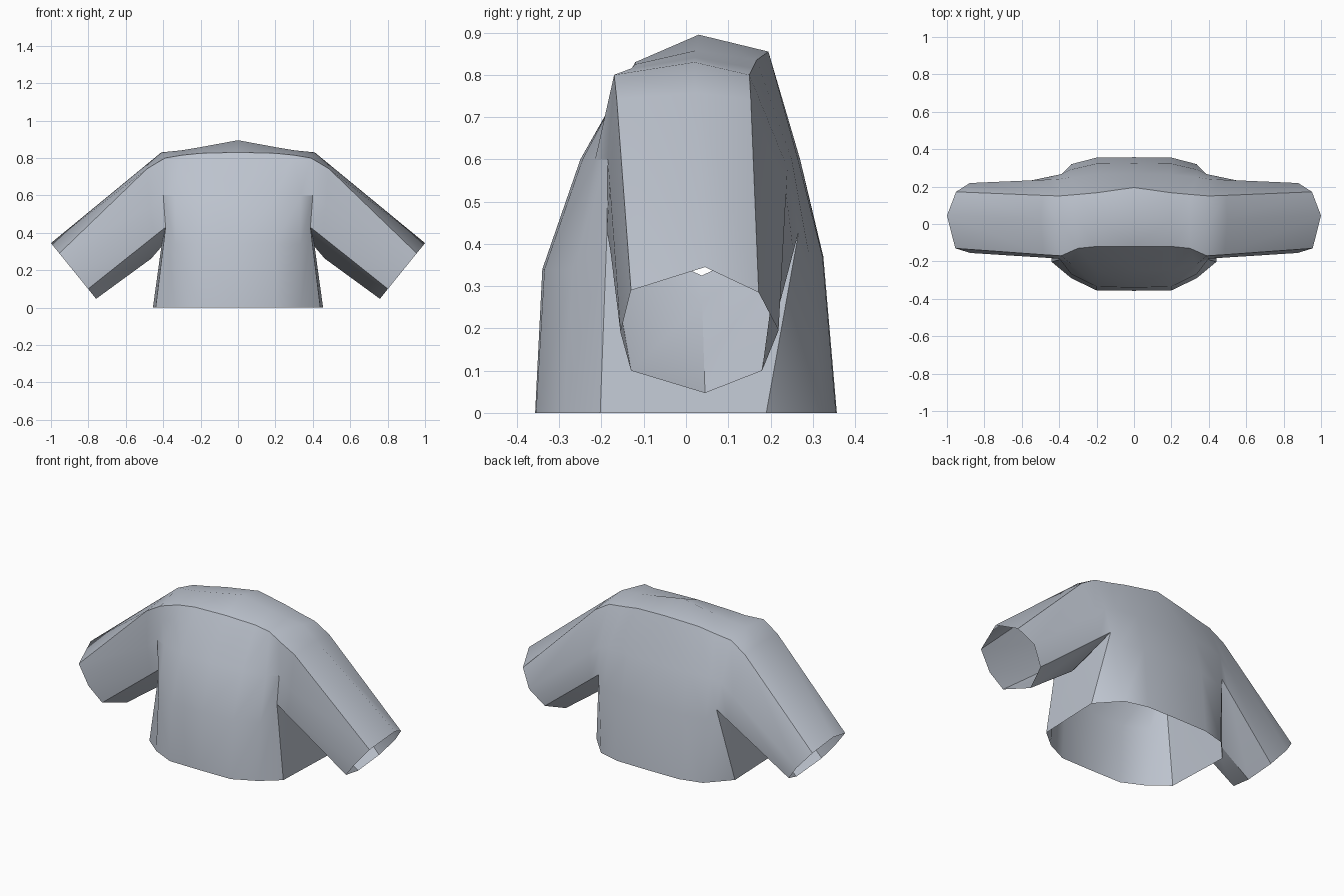
import bpy, bmesh, math
from mathutils import Vector

default_cube = bpy.data.objects.get("Cube")
if default_cube:
    bpy.data.objects.remove(default_cube, do_unlink=True)

# One plain fabric colour
fabric = bpy.data.materials.new("pale_grey_fabric")
fabric.use_nodes = True
colour = (0.51, 0.55, 0.62, 1)
fabric.diffuse_color = colour
shader = next(n for n in fabric.node_tree.nodes if n.type == 'BSDF_PRINCIPLED')
shader.inputs["Base Color"].default_value = colour

bm = bmesh.new()


def add_points(points):
    return [bm.verts.new(Vector(p)) for p in points]


def body_column(xs, profile):
    """A front-hem to back-hem strip of points; xs gives hem x and shoulder x."""
    hem_x, shoulder_x = xs
    return add_points([(shoulder_x if 3 <= row <= 5 else hem_x, y, z)
                       for row, (y, z) in enumerate(profile)])


def bridge(first, second, cyclic=False):
    """Join two matching rows of points with quads."""
    count = len(first)
    for j in range(count if cyclic else count - 1):
        k = (j + 1) % count
        bm.faces.new((first[j], second[j], second[k], first[k]))


# Torso profiles, running up the front, over the shoulder and down the back
centre = body_column((0, 0), [
    (-.357, 0), (-.34, .34), (-.25, .6), (-.12, .83), (.03, .895),
    (.195, .855), (.27, .6), (.325, .37), (.357, 0)])
chest = body_column((.2, .2), [
    (-.355, 0), (-.335, .34), (-.245, .6), (-.12, .825), (.025, .858),
    (.167, .835), (.265, .6), (.323, .37), (.355, 0)])
flank = body_column((.335, .3), [
    (-.29, 0), (-.268, .34), (-.215, .6), (-.13, .815), (.022, .841),
    (.158, .816), (.25, .6), (.292, .37), (.32, 0)])

# Armhole loop, from the front armpit over the shoulder to the back armpit
armhole = add_points([
    (.387, -.187, .43), (.4, -.185, .6), (.39, -.17, .8), (.41, .02, .83),
    (.4, .15, .8), (.4, .24, .58), (.387, .267, .43), (.41, .037, .325)])
front_hem, side_hem = add_points([(.44, -.203, 0), (.455, .19, 0)])
front_pit, back_pit, under_pit = armhole[0], armhole[6], armhole[7]

bridge(centre, chest)
bridge(chest, flank)
bridge(flank[:8], [front_hem] + armhole[:7])

# Side panel beneath the arm
for corners in ((flank[7], back_pit, flank[8]),
                (back_pit, side_hem, flank[8]),
                (front_hem, side_hem, under_pit),
                (front_hem, under_pit, front_pit),
                (side_hem, back_pit, under_pit)):
    bm.faces.new(corners)

# Sleeve: the cuff is a slanted octagon, with one softening loop near the arm
cuff_outline = [(-.13, .1), (-.155, .19), (-.13, .29), (.045, .345),
                (.172, .285), (.219, .195), (.18, .1), (.045, .047)]
cuff = add_points([(1 - (.345 - z) * .81, y, z) for y, z in cuff_outline])
upper_sleeve = []
for j, (inner, outer) in enumerate(zip(armhole, cuff)):
    point = inner.co.lerp(outer.co, .15)
    if j in (2, 4):
        point += Vector((.01, 0, .02))
    elif j == 7:
        point += Vector((0, 0, -.02))
    upper_sleeve.append(point)
upper_sleeve = add_points(upper_sleeve)
bridge(armhole, upper_sleeve, cyclic=True)
bridge(upper_sleeve, cuff, cyclic=True)

mesh = bpy.data.meshes.new("shirt")
bm.to_mesh(mesh)
bm.free()
mesh.materials.append(fabric)
shirt = bpy.data.objects.new("shirt", mesh)
bpy.context.collection.objects.link(shirt)

# Smooth cloth with crisp seams
bpy.context.view_layer.objects.active = shirt
shirt.select_set(True)
bpy.ops.object.shade_smooth_by_angle(angle=math.radians(35))

# Other half
mirror = shirt.modifiers.new("mirror", 'MIRROR')
mirror.use_clip = True
mirror.merge_threshold = .001
